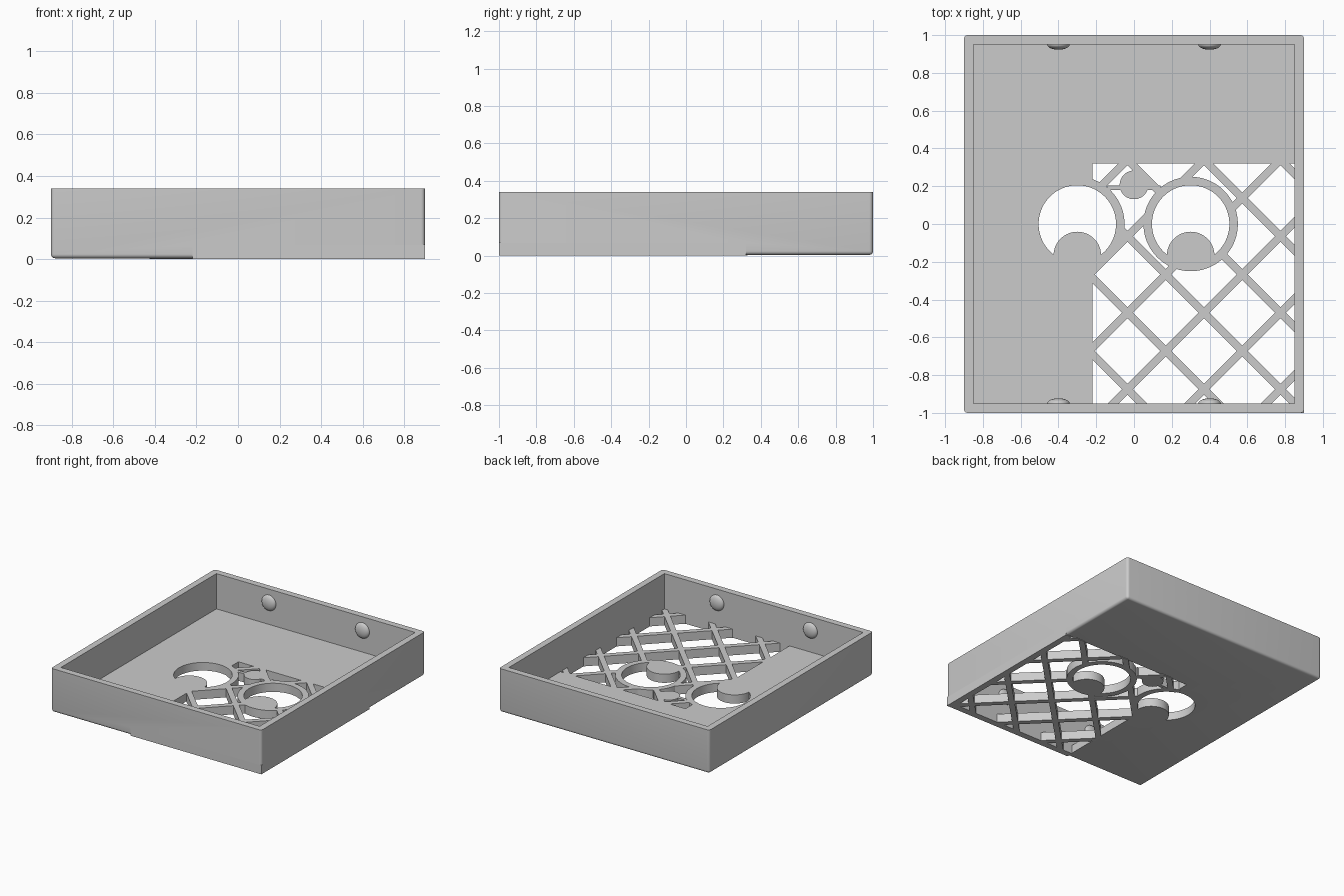
import bpy
import bmesh
from math import pi
from mathutils import Matrix, Vector

if "Cube" in bpy.data.objects:
    bpy.data.objects.remove(bpy.data.objects["Cube"], do_unlink=True)

FLOOR = 0.067          # thickness of floor and lattice
EYE_X, HOLE_R, RING_R = 0.30, 0.205, 0.25

gray = bpy.data.materials.new("light_gray")
gray.use_nodes = True
gray.diffuse_color = (0.6, 0.6, 0.6, 1)
gray.node_tree.nodes["Principled BSDF"].inputs["Base Color"].default_value = gray.diffuse_color


def box(bm, low, high, turn=0):
    low, high = Vector(low), Vector(high)
    m = (Matrix.Translation((low + high) / 2) @ Matrix.Rotation(turn, 4, "Z")
         @ Matrix.Diagonal((*(high - low), 1)))
    return bmesh.ops.create_cube(bm, size=1, matrix=m)["verts"]


def disc(bm, x, y, r, z0=0, z1=FLOOR):
    bmesh.ops.create_cone(bm, cap_ends=True, segments=72, radius1=r, radius2=r,
                          depth=z1 - z0, matrix=Matrix.Translation((x, y, (z0 + z1) / 2)))


def make(name, bm, helper=False):
    mesh = bpy.data.meshes.new(name)
    bm.to_mesh(mesh)
    bm.free()
    mesh.materials.append(gray)
    ob = bpy.data.objects.new(name, mesh)
    bpy.context.collection.objects.link(ob)
    ob.hide_render = helper
    return ob


def box_cutter(name, low, high):
    bm = bmesh.new()
    box(bm, low, high)
    return make(name, bm, True)


def disc_cutter(name, x, r):
    bm = bmesh.new()
    disc(bm, x, 0, r, -0.2, 0.3)
    return make(name, bm, True)


cutters = []


def boolean(ob, cutter, operation="DIFFERENCE"):
    mod = ob.modifiers.new(operation.lower(), "BOOLEAN")
    mod.operation, mod.solver, mod.object = operation, "EXACT", cutter
    mod.use_self = True
    if cutter not in cutters:
        cutters.append(cutter)


def finish(ob):
    # bake modifiers, then smooth curved faces only
    bpy.context.view_layer.update()
    graph = bpy.context.evaluated_depsgraph_get()
    mesh = bpy.data.meshes.new_from_object(ob.evaluated_get(graph))
    ob.modifiers.clear()
    ob.data = mesh
    bpy.ops.object.select_all(action="DESELECT")
    ob.select_set(True)
    bpy.context.view_layer.objects.active = ob
    bpy.ops.object.shade_smooth_by_angle(angle=pi / 6)


holes = [disc_cutter("eye_hole_cutter", x, HOLE_R) for x in (-EYE_X, EYE_X)]

# Tray with rounded upright and bottom edges
bm = bmesh.new()
box(bm, (-0.9, -1, 0.004), (0.9, 1, 0.34))
edges = [e for e in bm.edges if min(v.co.z for v in e.verts) < 0.1]
bmesh.ops.bevel(bm, geom=edges, offset=0.02, segments=5, profile=0.5, affect="EDGES")
tray = make("tray", bm)
boolean(tray, box_cutter("cavity_cutter", (-0.85, -0.95, FLOOR), (0.85, 0.95, 1)))
boolean(tray, box_cutter("window_cutter", (-0.22, -1.2, -1), (1.2, 0.32, FLOOR + 0.001)))
boolean(tray, holes[0])
finish(tray)

# Square-edged skirt under the walls beside the lattice
bm = bmesh.new()
box(bm, (-0.22, -1, 0), (0.9, -0.95, 0.07))
box(bm, (0.85, -0.95, 0), (0.9, 0.32, 0.07))
make("wall_skirt", bm)

# Diagonal lattice with eye rings and a small central disc
bm = bmesh.new()
step, half = 0.405, 0.021
for k in range(-3, 5):
    c = -0.1 + step * k           # bars along x + y = c
    d = 0.435 + step * k          # bars along x - y = d
    for x, y, turn in ((c / 2, c / 2, -pi / 4), (d / 2, -d / 2, pi / 4)):
        box(bm, (x - 2, y - half, 0), (x + 2, y + half, FLOOR), turn)
for x in (-EYE_X, EYE_X):
    disc(bm, x, 0, RING_R)
disc(bm, 0, 0.207, 0.076)
box(bm, (-0.14, 0.18, 0), (0.14, 0.205, FLOOR))
lattice = make("lattice", bm)
boolean(lattice, box_cutter("lattice_bounds", (-0.23, -0.96, -0.5), (0.86, 0.33, 0.5)), "INTERSECT")
for hole in holes:
    boolean(lattice, hole)
finish(lattice)

# Pupils, trimmed to the ring outline
for side, x in (("right", -EYE_X), ("left", EYE_X)):
    bm = bmesh.new()
    disc(bm, x, -0.167, 0.126)
    pupil = make(side + "_pupil", bm)
    boolean(pupil, disc_cutter("pupil_bounds", x, RING_R - 0.002), "INTERSECT")
    finish(pupil)

# Snap bumps on the front and back inner walls
for end, y in (("front", -0.95), ("back", 0.95)):
    for side, x in (("right", -0.4), ("left", 0.4)):
        bm = bmesh.new()
        bmesh.ops.create_uvsphere(bm, u_segments=32, v_segments=16, radius=1,
                                  matrix=Matrix.Translation((x, y, 0.235))
                                  @ Matrix.Diagonal((0.06, 0.027, 0.06, 1)))
        finish(make(end + "_" + side + "_bump", bm))

for cutter in cutters:
    bpy.data.objects.remove(cutter, do_unlink=True)
